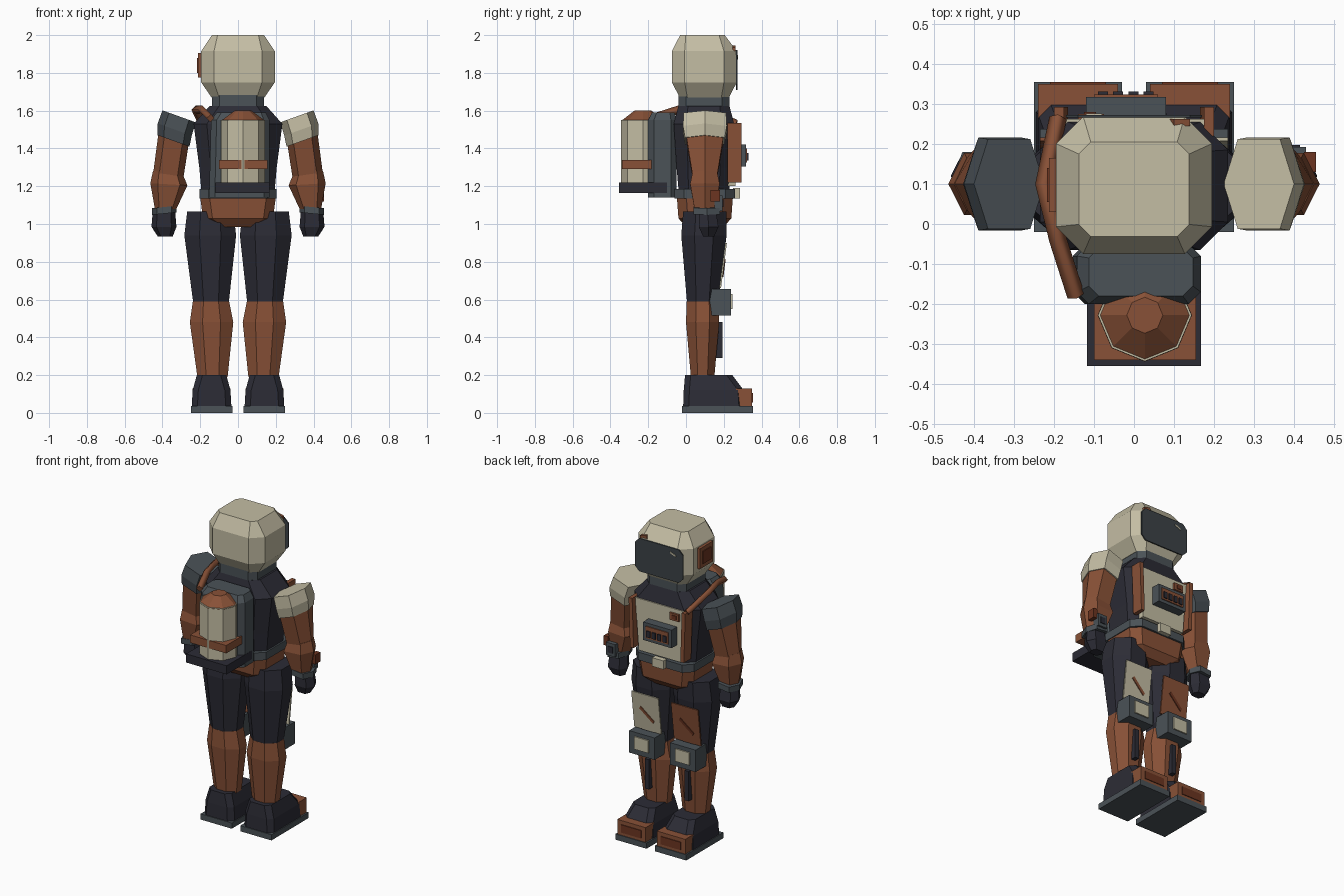
import bpy, bmesh
from math import sin, cos, pi

if "Cube" in bpy.data.objects:
    bpy.data.objects.remove(bpy.data.objects["Cube"])


def material(name, r, g, b):
    m = bpy.data.materials.new(name)
    m.use_nodes = True
    m.diffuse_color = (r, g, b, 1)
    m.node_tree.nodes["Principled BSDF"].inputs["Base Color"].default_value = (r, g, b, 1)
    return m


BEIGE = material("beige", .55, .51, .37)
ORANGE = material("burnt orange", .25, .083, .038)
RUST = material("dark rust", .15, .035, .015)
SLATE = material("slate", .069, .084, .095)
NAVY = material("navy", .025, .025, .036)
GLASS = material("visor glass", .045, .055, .062)


def loft(name, rings, mat):
    """Skin a stack of equal-length point rings and cap both ends."""
    bm = bmesh.new()
    rows = [[bm.verts.new(p) for p in ring] for ring in rings]
    n = len(rows[0])
    for a, b in zip(rows, rows[1:]):
        for i in range(n):
            bm.faces.new((a[i], a[(i + 1) % n], b[(i + 1) % n], b[i]))
    bm.faces.new(rows[0][::-1])
    bm.faces.new(rows[-1])
    bmesh.ops.recalc_face_normals(bm, faces=bm.faces)
    me = bpy.data.meshes.new(name)
    bm.to_mesh(me)
    bm.free()
    me.materials.append(mat)
    ob = bpy.data.objects.new(name, me)
    bpy.context.collection.objects.link(ob)
    return ob


def octagon(x, y, z, hx, hy, c):
    """Rectangle with cut corners."""
    a, b = hx - c, hy - c
    pts = [(hx, -b), (hx, b), (a, hy), (-a, hy), (-hx, b), (-hx, -b), (-a, -hy), (a, -hy)]
    return [(x + u, y + v, z) for u, v in pts]


def ellipse(x, y, z, rx, ry, n=8, turn=pi / 8):
    k = 1 / cos(turn) if turn else 1
    return [(x + rx * k * cos(turn + 2 * pi * i / n), y + ry * k * sin(turn + 2 * pi * i / n), z)
            for i in range(n)]


def hexagon(s, x, z, rx, ry, slope, y=.1):
    """Arm section pointing outwards, tilted by slope."""
    pts = [(rx, 0), (.6 * rx, ry), (-.6 * rx, ry), (-rx, 0), (-.6 * rx, -ry), (.6 * rx, -ry)]
    return [(s * (x + u), y + v, z + slope * u) for u, v in pts]


def box(name, x0, x1, y0, y1, z0, z1, mat):
    return loft(name, [[(x0, y0, z), (x1, y0, z), (x1, y1, z), (x0, y1, z)] for z in (z0, z1)], mat)


def plate(name, outline, y0, y1, mat):
    """Flat x-z outline given depth in y."""
    return loft(name, [[(x, y, z) for x, z in outline] for y in (y0, y1)], mat)


def octagons(name, rows, mat):
    return loft(name, [octagon(*r) for r in rows], mat)


# Helmet with visor, ear unit and small markings
octagons("helmet", [(0, .097, 1.67, .14, .13, .04), (0, .097, 1.75, .195, .172, .068),
                    (0, .097, 1.915, .195, .172, .068), (0, .087, 2, .138, .118, .03)], BEIGE)
plate("visor", [(x, z) for x, y, z in
                [(p[0], 0, 1.815 + p[1]) for p in octagon(0, 0, 0, .17, .105, .03)]], .266, .273, GLASS)
plate("visor_glint", [(-.12, 1.87), (-.08, 1.885), (-.08, 1.895), (-.12, 1.88)], .272, .276, BEIGE)
plate("forehead_mark", [(.09, 1.925), (.14, 1.915), (.14, 1.935), (.1, 1.945)], .245, .262, ORANGE)
box("ear_unit", -.213, -.19, .03, .165, 1.775, 1.905, ORANGE)
box("ear_inset", -.218, -.212, .055, .14, 1.8, 1.88, RUST)
octagons("neck_ring", [(0, .095, 1.6, .138, .135, .04), (0, .095, 1.69, .138, .135, .04)], SLATE)

# Torso, belt and hips
octagons("torso", [(0, .095, 1.13, .19, .13, .05), (0, .095, 1.3, .205, .145, .06),
                   (0, .095, 1.53, .235, .16, .07), (0, .095, 1.625, .15, .135, .05)], NAVY)
octagons("belt", [(0, .1, 1.135, .205, .16, .05), (0, .1, 1.185, .205, .16, .05)], SLATE)
box("belt_buckle", -.04, .04, .25, .285, 1.135, 1.19, BEIGE)
octagons("hips", [(0, .1, .985, .12, .1, .04), (0, .1, 1.03, .185, .14, .05),
                  (0, .1, 1.14, .2, .148, .05)], ORANGE)

# Chest panel and control unit
plate("chest_panel", [(-.15, 1.2), (.15, 1.2), (.175, 1.53), (-.175, 1.53)], .22, .262, BEIGE)
for s in (-1, 1):
    plate("chest_strap", [(s * .165, 1.22), (s * .19, 1.22), (s * .2, 1.535), (s * .175, 1.535)],
          .22, .293, ORANGE)
box("control_unit", -.12, .08, .25, .318, 1.305, 1.42, SLATE)
box("control_face", -.1, .06, .317, .324, 1.325, 1.4, ORANGE)
for i in range(4):
    box("control_key", -.09 + i * .038, -.065 + i * .038, .323, .331, 1.335, 1.375, NAVY)
box("chest_badge", -.14, -.075, .26, .275, 1.46, 1.505, ORANGE)
box("badge_inset", -.125, -.095, .274, .28, 1.47, 1.495, RUST)

# Backpack, tank and its cradle
octagons("backpack", [(.007, -.125, 1.14, .16, .075, .03), (.012, -.125, 1.55, .155, .075, .03),
                      (.017, -.12, 1.59, .13, .06, .025)], SLATE)
box("tank_shelf", -.118, .168, -.355, -.1, 1.165, 1.22, NAVY)
loft("air_tank", [ellipse(.027, -.228, z, .117, .115, 8, 0) for z in (1.21, 1.55)], BEIGE)
loft("tank_cap", [ellipse(.027, -.228, 1.545, .118, .116, 8, 0),
                  ellipse(.027, -.228, 1.6, .045, .045, 8, 0)], ORANGE)
box("tank_strap", -.1, .155, -.34, -.17, 1.29, 1.34, ORANGE)

# Air hose over the right shoulder
curve = bpy.data.curves.new("air_hose", "CURVE")
curve.dimensions = "3D"
curve.bevel_depth = .022
curve.bevel_resolution = 0
spline = curve.splines.new("POLY")
path = [(-.145, -.18, 1.56), (-.19, -.04, 1.605), (-.225, .1, 1.605), (-.19, .265, 1.53)]
spline.points.add(len(path) - 1)
for point, co in zip(spline.points, path):
    point.co = (*co, 1)
curve.use_fill_caps = True
curve.materials.append(ORANGE)
bpy.context.collection.objects.link(bpy.data.objects.new("air_hose", curve))

for s, side in ((1, "left"), (-1, "right")):
    # Arm
    loft(side + "_shoulder_pad", [hexagon(s, .342, 1.44, .085, .105, .36), hexagon(s, .335, 1.5, .09, .116, .36),
                                  hexagon(s, .312, 1.57, .088, .112, .36)], BEIGE if s > 0 else SLATE)
    loft(side + "_upper_arm", [hexagon(s, .37, 1.25, .08, .065, .15), hexagon(s, .34, 1.46, .08, .1, .36)], ORANGE)
    loft(side + "_forearm", [hexagon(s, .383, 1.08, .057, .055, 0), hexagon(s, .366, 1.21, .098, .078, .06),
                             hexagon(s, .37, 1.27, .08, .065, .15)], ORANGE)
    loft(side + "_cuff", [hexagon(s, .39, z, .065, .07, -.1, .11) for z in (1.055, 1.09)], SLATE)
    loft(side + "_glove", [hexagon(s, .385, .935, .04, .03, 0, .12), hexagon(s, .392, .985, .066, .052, 0, .12),
                           hexagon(s, .392, 1.06, .06, .045, 0, .115)], NAVY)

    # Leg
    loft(side + "_thigh", [ellipse(s * .143, .088, .59, .095, .083), ellipse(s * .147, .095, .94, .137, .12),
                           ellipse(s * .147, .1, 1.065, .122, .115)], NAVY)
    loft(side + "_shin", [ellipse(s * .135, .088, .19, .08, .062), ellipse(s * .14, .088, .48, .115, .088),
                          ellipse(s * .143, .088, .59, .096, .084)], ORANGE)
    x0, x1 = sorted((s * .055, s * .235))
    box(side + "_knee_pad", x0, x1, .12, .238, .515, .655, SLATE)
    box(side + "_knee_plate", x0 + .04, x1 - .04, .237, .246, .55, .63, BEIGE)
    box(side + "_shin_strip", s * .14 - .014, s * .14 + .014, .16, .193, .29, .48, NAVY)

    # Thigh plate following the slope of the leg
    def slanted(name, outline, lift, mat):
        front = [(s * .14 + u, .176 + lift + (z - .65) * .13, z) for u, z in outline]
        loft(side + name, [[(x, y - .009, z) for x, y, z in front], front], mat)
    slanted("_thigh_plate", [(-.095, .66), (.095, .66), (.095, .9), (-.095, .9)], .008,
            BEIGE if s > 0 else ORANGE)
    slanted("_thigh_stripe", [(-.055, .735), (-.045, .72), (.045, .8), (.035, .815)], .013,
            ORANGE if s > 0 else RUST)

    # Boot
    cx = s * .14
    rows = [(.105, -.015, .31, .035), (.1, -.012, .305, .12), (.078, -.005, .245, .2)]
    loft(side + "_boot", [[(cx - h, a + .03, z), (cx - h + .03, a, z), (cx + h - .03, a, z), (cx + h, a + .03, z),
                           (cx + h, b - .03, z), (cx + h - .03, b, z), (cx - h + .03, b, z), (cx - h, b - .03, z)]
                          for h, a, b, z in rows], NAVY)
    box(side + "_sole", cx - .11, cx + .11, -.02, .355, 0, .036, SLATE)
    box(side + "_toe_cap", cx - .1, cx + .1, .265, .35, .036, .13, ORANGE)
    box(side + "_toe_inset", cx - .07, cx + .07, .349, .355, .055, .105, RUST)

# Wrist display on the left arm
box("wrist_display", .365, .43, .15, .193, 1.07, 1.15, SLATE)
box("wrist_screen", .38, .415, .192, .198, 1.09, 1.13, NAVY)
box("wrist_clasp", .425, .455, .13, .18, 1.12, 1.18, RUST)
